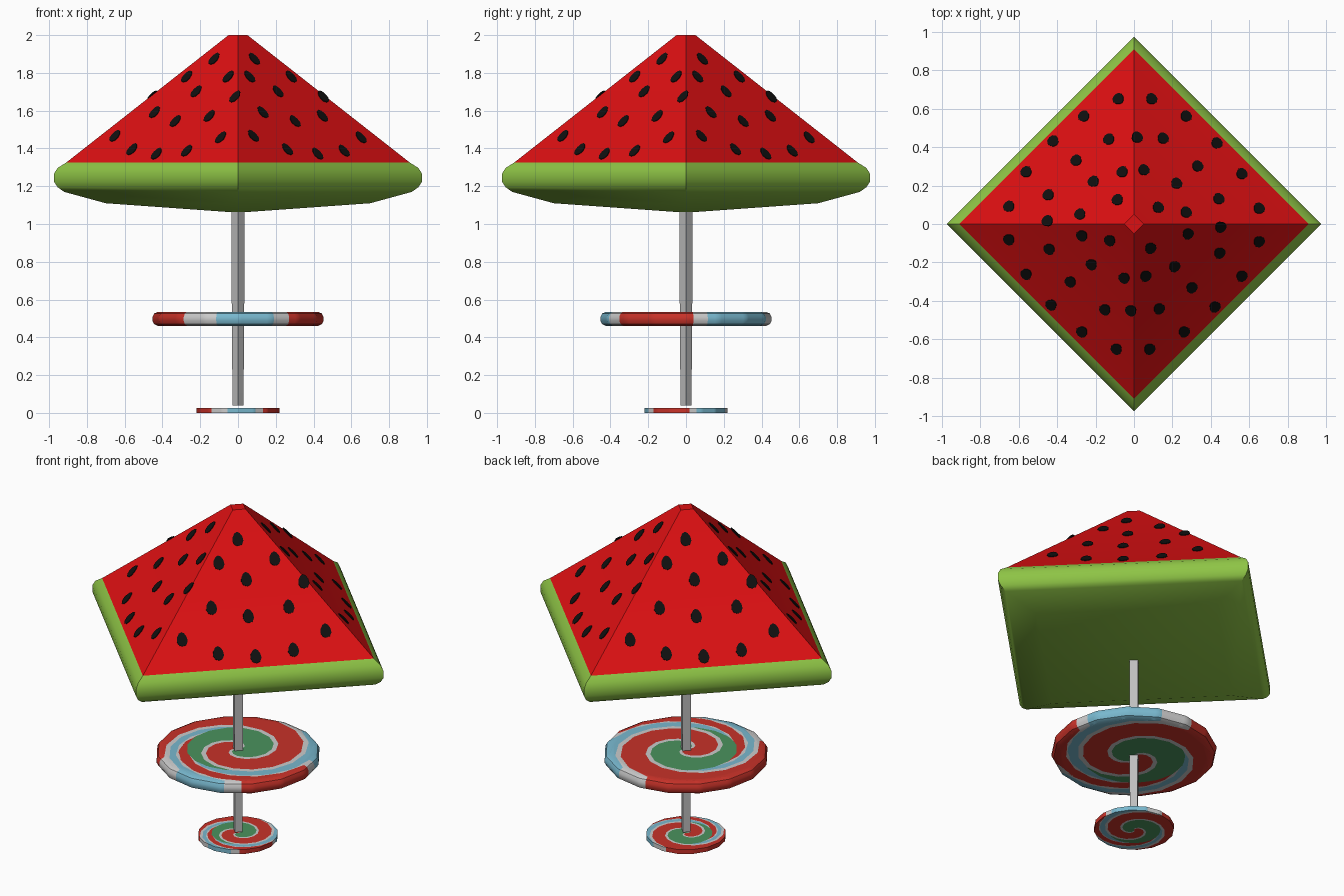
import bpy, bmesh, math
from mathutils import Vector, Matrix

if "Cube" in bpy.data.objects:
    bpy.data.objects.remove(bpy.data.objects["Cube"])


def mat(name, c):
    m = bpy.data.materials.new(name)
    m.diffuse_color = (*c, 1)
    m.use_nodes = True
    m.node_tree.nodes["Principled BSDF"].inputs["Base Color"].default_value = m.diffuse_color
    return m


RED = mat("melon red", (0.72, 0.005, 0.006))
RIND = mat("rind green", (0.27, 0.55, 0.06))
SEED = mat("seed black", (0.005, 0.005, 0.005))
GREY = mat("pole grey", (0.52, 0.52, 0.52))
SWIRL = [mat("swirl red", (0.58, 0.032, 0.022)), mat("swirl white", (0.6, 0.6, 0.6)),
         mat("swirl green", (0.07, 0.29, 0.11)), mat("swirl blue", (0.19, 0.48, 0.62))]


def finish(bm, name, mats, angle=35):
    bmesh.ops.recalc_face_normals(bm, faces=bm.faces)
    me = bpy.data.meshes.new(name)
    bm.to_mesh(me)
    bm.free()
    ob = bpy.data.objects.new(name, me)
    bpy.context.collection.objects.link(ob)
    for m in mats:
        me.materials.append(m)
    bpy.context.view_layer.objects.active = ob
    ob.select_set(True)
    bpy.ops.object.shade_smooth_by_angle(angle=math.radians(angle))
    ob.select_set(False)


def skin(bm, rings, rule):
    """Bridge closed vertex rings; rule(ring, sector) gives the material."""
    for i in range(len(rings) - 1):
        a, b = rings[i], rings[i + 1]
        n = max(len(a), len(b))
        for j in range(n):
            k = (j + 1) % n
            if len(a) == 1:
                f = bm.faces.new((a[0], b[j], b[k]))
            elif len(b) == 1:
                f = bm.faces.new((a[j], b[0], a[k]))
            else:
                f = bm.faces.new((a[j], b[j], b[k], a[k]))
            f.material_index = rule(i, j)


def square_stack(name, profile, mats, rule):
    bm = bmesh.new()
    rings = []
    for r, z in profile:
        if r == 0:
            rings.append([bm.verts.new((0, 0, z))])
        else:
            rings.append([bm.verts.new(v) for v in
                          ((r, 0, z), (0, r, z), (-r, 0, z), (0, -r, z))])
    skin(bm, rings, rule)
    finish(bm, name, mats)


# Watermelon canopy: square pyramid with rounded rind
R0, Z0, R1, Z1 = 0.05, 2.0, 0.91, 1.325
square_stack("canopy",
             [(0, Z0), (R0, Z0), (R1, Z1), (0.955, 1.297), (0.975, 1.265), (0.975, 1.225),
              (0.955, 1.195), (0.92, 1.17), (0.70, 1.11), (0, 1.06)],
             [RED, RIND], lambda i, j: 0 if i < 2 else 1)

# Pole
square_stack("pole", [(0, 0.04), (0.029, 0.04), (0.034, 0.7), (0.034, 1.1), (0, 1.1)],
             [GREY], lambda i, j: 0)

# Seeds: thin teardrop plates laid out on one slope, repeated on four
SPOTS = [(-.65, -.08), (-.56, -.26), (-.43, -.42), (-.27, -.56), (-.09, -.65),
         (-.44, -.13), (-.33, -.30), (-.15, -.445), (-.015, -.45),
         (-.27, -.06), (-.22, -.21), (-.05, -.28), (-.125, -.085)]
slope = (Z0 - Z1) / (R1 - R0)
up = Vector((1, 1, 2 * slope)).normalized()
side = Vector((1, -1, 0)).normalized()
nrm = side.cross(up)
if nrm.z < 0:
    nrm = -nrm
bm = bmesh.new()
for q in range(4):
    rot = Matrix.Rotation(q * math.pi / 2, 3, 'Z')
    for x, y in SPOTS:
        c = Vector((x, y, Z0 - slope * (abs(x) + abs(y) - R0)))
        low, top = [], []
        for k in range(10):
            t = 2 * math.pi * k / 10
            p = c + up * 0.041 * math.cos(t) + side * 0.03 * math.sin(t) * (1 - 0.2 * math.cos(t))
            low.append(bm.verts.new(rot @ (p - nrm * 0.002)))
            top.append(bm.verts.new(rot @ (p + nrm * 0.004)))
        skin(bm, [low, top], lambda i, j: 0)
        bm.faces.new(top)
        bm.faces.new(low[::-1])
finish(bm, "seeds", [SEED])

# Candy swirl discs: 16-sided, faces follow the spiral so the stripes are clean
N, TWIST, CAP = 144, 400, 18


def stripe(u, f):
    u %= 360
    if 96 <= u < 230:
        return 0
    if f < 0.68:                       # inner green arm
        return 1 if 70 <= u < 96 or 230 <= u < 255 else 2
    if 254 <= u < 295 or 15 <= u < 71:
        return 3
    if u >= 307 or u < 5:
        return 0
    return 1


def swirl_disc(name, z, rim):
    """rim: (radius, height) points from top cap edge down to bottom cap edge."""
    bm = bmesh.new()
    fr = [i / CAP for i in range(1, CAP + 1)]
    rows = [(rim[0][0] * f, rim[0][1], f) for f in fr]
    rows += [(r, h, 1) for r, h in rim[1:-1]]
    rows += [(rim[-1][0] * f, rim[-1][1], f) for f in reversed(fr)]
    rings = [[bm.verts.new((0, 0, z + rim[0][1]))]]
    w = 2 * math.pi / 16
    for r, h, f in rows:
        ring = []
        for j in range(N):
            a = math.radians(j * 360 / N + TWIST * (f - 1))
            pr = r * math.cos(w / 2) / math.cos(a % w - w / 2)
            ring.append(bm.verts.new((pr * math.cos(a), pr * math.sin(a), z + h)))
        rings.append(ring)
    rings.append([bm.verts.new((0, 0, z + rim[-1][1]))])
    fs = [0] + [f for _, _, f in rows] + [0]
    skin(bm, rings, lambda i, j: stripe((j + 0.5) * 360 / N, (fs[i] + fs[i + 1]) / 2))
    finish(bm, name, SWIRL)


swirl_disc("table_top", 0.498, [(0.425, 0.037), (0.444, 0.028), (0.453, 0.01),
                                (0.453, -0.01), (0.444, -0.028), (0.425, -0.037)])
swirl_disc("base_disc", 0.0, [(0.22, 0.026), (0.22, 0.0)])
